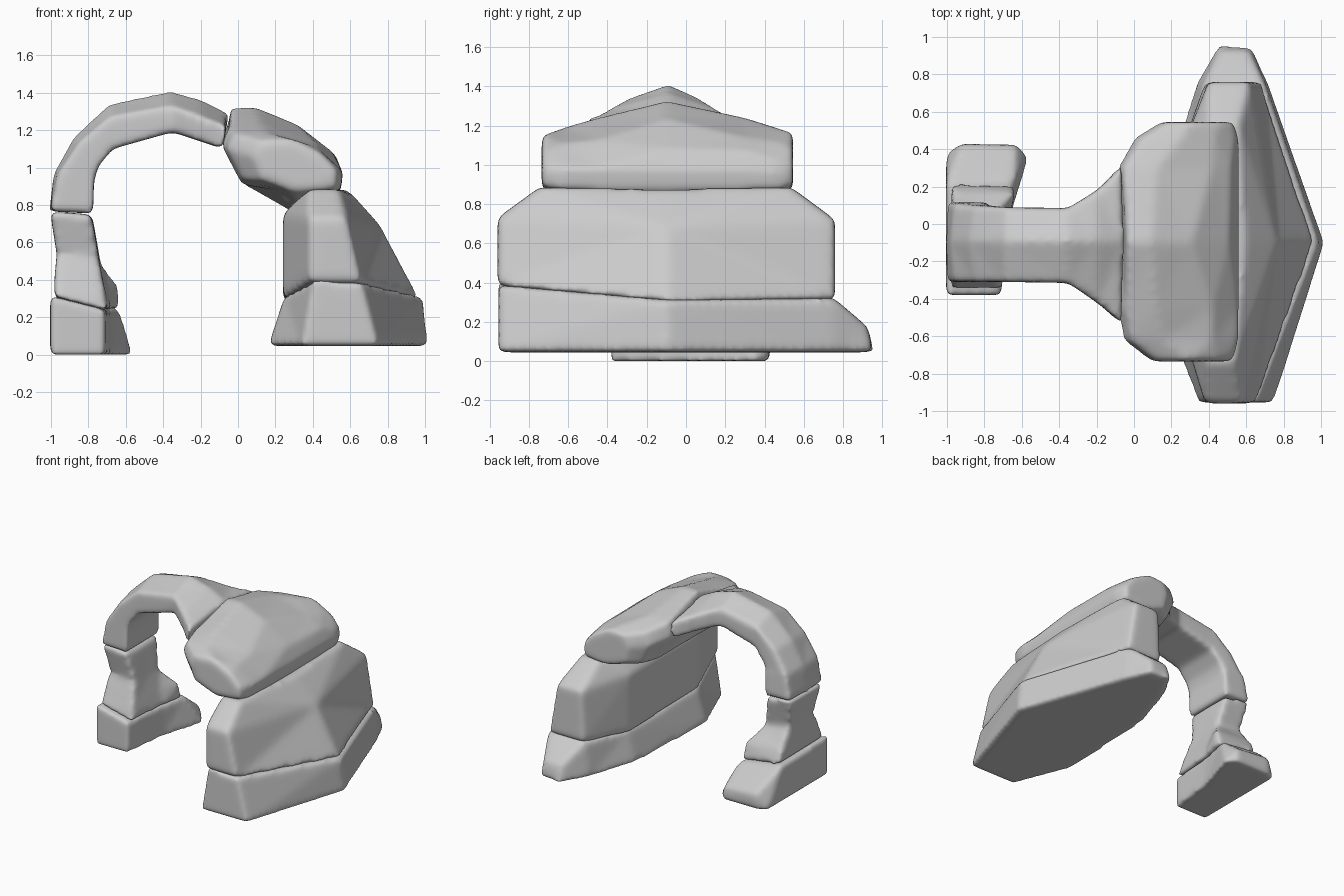
import bpy, bmesh


def rock(name, rings, soft=14):
    """Skin a stack of equal-sized rings, then soften into worn stone."""
    bm = bmesh.new()
    vr = [[bm.verts.new(p) for p in r] for r in rings]
    n = len(vr[0])
    for a, b in zip(vr, vr[1:]):
        for i in range(n):
            j = (i + 1) % n
            bm.faces.new((a[i], a[j], b[j], b[i]))
    bm.faces.new(vr[0])
    bm.faces.new(vr[-1])
    bmesh.ops.triangulate(bm, faces=bm.faces[:])
    bmesh.ops.recalc_face_normals(bm, faces=bm.faces[:])
    me = bpy.data.meshes.new(name)
    bm.to_mesh(me)
    bm.free()
    ob = bpy.data.objects.new(name, me)
    bpy.context.collection.objects.link(ob)
    rm = ob.modifiers.new("remesh", 'REMESH')
    rm.mode = 'VOXEL'
    rm.voxel_size = 0.018
    rm.use_smooth_shade = True
    sm = ob.modifiers.new("soften", 'SMOOTH')
    sm.factor = 0.5
    sm.iterations = soft
    return ob


# Large footing slab on the right
rock("right_base", [
    [(.34, -.955, .045), (.75, -.955, .045), (1.02, -.1, .045), (.72, .75, .045), (.63, .95, .045),
     (.45, .96, .045), (.33, .75, .045), (.20, .35, .045), (.16, -.5, .045)],
    [(.40, -.955, .40), (.66, -.955, .39), (.99, -.1, .315), (.70, .75, .325), (.62, .93, .17),
     (.46, .93, .17), (.37, .74, .325), (.27, .35, .29), (.25, -.5, .32)],
], 20)

# Broad middle boulder, tapering to the top
rock("right_middle", [
    [(.38, -.96, .39), (.66, -.96, .385), (.97, -.1, .305), (.69, .76, .31),
     (.38, .76, .31), (.24, .35, .28), (.24, -.5, .30)],
    [(.38, -.96, .73), (.58, -.96, .73), (.77, -.1, .68), (.62, .76, .72),
     (.40, .76, .72), (.24, .35, .75), (.24, -.5, .75)],
    [(.38, -.74, .89), (.54, -.74, .89), (.59, -.1, .88), (.56, .53, .89),
     (.40, .53, .89), (.33, .3, .84), (.33, -.5, .84)],
], 24)

# Leaning cap boulder, profiles running front to back
cap = {
    -.735: [(.09, 1.06), (.13, 1.14), (.30, 1.15), (.45, 1.07), (.53, .98),
            (.52, .89), (.40, .875), (.34, .87), (.27, .88), (.14, .93)],
    -.62: [(-.06, 1.10), (-.02, 1.18), (.15, 1.19), (.42, 1.11), (.56, .98),
           (.55, .875), (.38, .85), (.31, .83), (.2, .89), (.03, .93)],
    -.45: [(-.09, 1.12), (-.05, 1.22), (.12, 1.24), (.42, 1.13), (.56, .98),
           (.55, .87), (.34, .78), (.28, .79), (.2, .88), (.02, .91)],
    -.1: [(-.06, 1.12), (-.04, 1.32), (.09, 1.325), (.31, 1.235), (.51, 1.08),
          (.56, .97), (.55, .87), (.33, .74), (.26, .78), (.03, .91)],
    .3: [(-.09, 1.12), (-.06, 1.23), (.12, 1.24), (.42, 1.14), (.52, 1.07),
         (.56, .97), (.55, .87), (.33, .79), (.24, .85), (.03, .91)],
    .46: [(.00, 1.08), (.04, 1.18), (.25, 1.19), (.43, 1.12), (.54, 1.02),
          (.56, .96), (.55, .87), (.34, .86), (.24, .88), (.07, .92)],
    .545: [(.14, 1.06), (.18, 1.15), (.3, 1.165), (.46, 1.08), (.53, .99),
           (.53, .94), (.52, .89), (.36, .875), (.27, .89), (.17, .93)],
}
rock("cap_boulder", [[(x, y, z) for x, z in p] for y, p in cap.items()])

# Small footing on the left, sloping down at the back
rock("left_base", [
    [(-1.005, -.38, 0), (-.71, -.38, 0), (-.67, 0, 0), (-.56, .36, 0),
     (-.63, .43, 0), (-.92, .43, 0), (-1.005, .38, 0)],
    [(-1.005, -.38, .315), (-.71, -.38, .24), (-.68, 0, .24), (-.635, .23, .25),
     (-.63, .42, .10), (-.92, .43, .12), (-1.005, .21, .30)],
])

# Waisted pillar block with a flared back foot
rock("left_pillar", [
    [(-.985, -.35, .31), (-.70, -.35, .235), (-.67, 0, .235), (-.63, .21, .24),
     (-.98, .22, .295)],
    [(-.985, -.32, .38), (-.71, -.32, .33), (-.70, 0, .36), (-.635, .17, .37),
     (-.97, .17, .40)],
    [(-.97, -.25, .54), (-.745, -.25, .52), (-.74, -.08, .50), (-.735, .06, .50),
     (-.965, .06, .54)],
    [(-1.005, -.30, .765), (-.785, -.30, .75), (-.78, -.1, .75), (-.785, .11, .75),
     (-1.005, .11, .765)],
])

# Curved span: outer ridge, inner edge, front/back limits, side drop
span = [
    ((-1.01, .765), (-.775, .755), -.31, .12, .03),
    ((-.985, .97), (-.77, .93), -.31, .11, .10),
    ((-.88, 1.16), (-.745, 1.01), -.31, .10, .2),
    ((-.69, 1.34), (-.67, 1.10), -.31, .09, .28),
    ((-.36, 1.41), (-.35, 1.19), -.315, .085, .36),
    ((-.20, 1.365), (-.20, 1.14), -.42, .18, .40),
    ((-.05, 1.29), (-.08, 1.10), -.53, .31, .35),
]
rings = []
for (ox, oz), (ix, iz), y0, y1, d in span:
    sx, sz = ox + (ix - ox) * d, oz + (iz - oz) * d
    rings.append([(sx, y0, sz), (ox, -.09, oz), (sx, y1, sz), (ix, y1, iz), (ix, y0, iz)])
rock("arch_span", rings)
